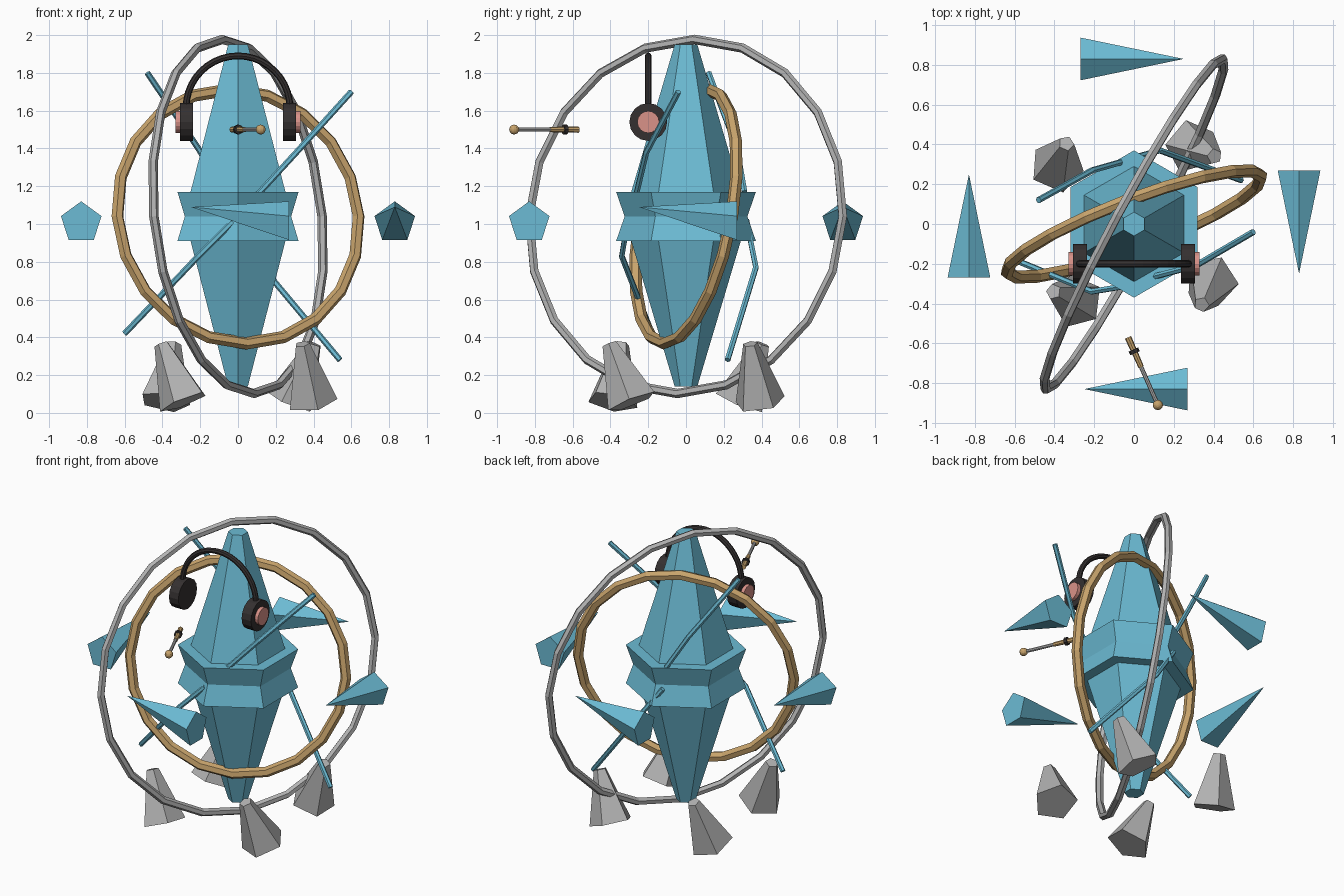
import bpy, bmesh, math
from mathutils import Vector, Matrix

if "Cube" in bpy.data.objects:
    bpy.data.objects.remove(bpy.data.objects["Cube"])


def material(name, rgb):
    m = bpy.data.materials.new(name)
    m.diffuse_color = (*rgb, 1)
    m.use_nodes = True
    m.node_tree.nodes["Principled BSDF"].inputs["Base Color"].default_value = m.diffuse_color
    return m


BLUE = material("sky_blue", (0.15, 0.50, 0.66))
GREY = material("steel_grey", (0.45, 0.45, 0.45))
GOLD = material("brass", (0.58, 0.37, 0.15))
BLACK = material("charcoal", (0.035, 0.03, 0.03))
PINK = material("soft_pink", (0.70, 0.29, 0.25))


def loft(name, rings, mat, closed=False):
    """Skin a list of equal point rings; cap the ends unless closed."""
    bm = bmesh.new()
    loops = [[bm.verts.new(p) for p in ring] for ring in rings]
    n = len(loops[0])
    for i in range(len(loops) - (0 if closed else 1)):
        a, b = loops[i], loops[(i + 1) % len(loops)]
        for k in range(n):
            bm.faces.new((a[k], a[(k + 1) % n], b[(k + 1) % n], b[k]))
    if not closed:
        bm.faces.new(loops[0])
        bm.faces.new(loops[-1])
    bmesh.ops.recalc_face_normals(bm, faces=bm.faces)
    mesh = bpy.data.meshes.new(name)
    bm.to_mesh(mesh)
    bm.free()
    mesh.materials.append(mat)
    obj = bpy.data.objects.new(name, mesh)
    bpy.context.collection.objects.link(obj)
    return obj


def sweep(name, pts, radius, sides, mat, up, closed=False):
    """Tube along a path; 'up' gives a steady side direction."""
    pts = [Vector(p) for p in pts]
    up = Vector(up)
    n, rings = len(pts), []
    for i, p in enumerate(pts):
        if closed:
            t = pts[(i + 1) % n] - pts[i - 1]
        else:
            t = pts[min(i + 1, n - 1)] - pts[max(i - 1, 0)]
        a = t.cross(up).normalized()
        b = a.cross(t).normalized()
        rings.append([p + radius * (a * math.cos(2 * math.pi * k / sides)
                                    + b * math.sin(2 * math.pi * k / sides))
                      for k in range(sides)])
    return loft(name, rings, mat, closed)


def frustum(name, p0, p1, r0, r1, sides, mat, spin=0.0):
    """Straight tapered bar between two points."""
    p0, p1 = Vector(p0), Vector(p1)
    q = (p1 - p0).to_track_quat('Z', 'Y')
    rings = []
    for p, r in ((p0, r0), (p1, r1)):
        rings.append([p + q @ Vector((r * math.cos(spin + 2 * math.pi * k / sides),
                                      r * math.sin(spin + 2 * math.pi * k / sides), 0))
                      for k in range(sides)])
    return loft(name, rings, mat)


# Six-sided crystal body with notched belt
profile = [(0.06, 0.14), (0.29, 0.91), (0.37, 0.91), (0.325, 1.04),
           (0.37, 1.17), (0.29, 1.17), (0.06, 1.95)]
loft("crystal_body",
     [[(r * math.cos(math.radians(90 + 60 * k)), r * math.sin(math.radians(90 + 60 * k)), z)
       for k in range(6)] for r, z in profile], BLUE)

# Two tilted orbit rings
for name, normal, major, minor, mat in (
        ("inner_ring", (-0.35, 0.92, -0.18), 0.683, 0.033, GOLD),
        ("outer_ring", (0.876, -0.47, 0.10), 0.942, 0.025, GREY)):
    n = Vector(normal).normalized()
    u = (Vector((0, 0, 1)) - n * n.z).normalized()
    v = n.cross(u)
    path = [Vector((0, 0, 1.04)) + major * (u * math.cos(math.pi * i / 10)
                                            + v * math.sin(math.pi * i / 10))
            for i in range(20)]
    sweep(name, path, minor, 6, mat, n, closed=True)

# Four side spikes and four foot shards, each set turned in quarter turns
for q in range(4):
    rot = Matrix.Rotation(math.pi / 2 * q, 3, 'Z')
    base = [rot @ Vector((0.27, -0.83 + 0.113 * math.sin(2 * math.pi * k / 5),
                          1.007 + 0.113 * math.cos(2 * math.pi * k / 5))) for k in range(5)]
    tip = rot @ Vector((-0.25, -0.83, 1.09))
    loft("side_spike", [base, [tip.lerp(p, 0.005) for p in base]], BLUE)
    frustum("foot_shard", rot @ Vector((0.39, -0.285, 0.058)),
            rot @ Vector((0.34, -0.405, 0.365)), 0.138, 0.04, 5, GREY, 0.3 + q * math.pi / 2)

# Bent thin rods around the body
for pts in (
        [(0.60, -0.04, 1.70), (0.31, -0.21, 1.38), (0.08, -0.27, 1.13)],
        [(-0.60, -0.18, 0.42), (-0.21, -0.34, 0.83), (-0.03, -0.31, 1.01)],
        [(-0.48, 0.12, 1.80), (-0.21, 0.27, 1.40), (-0.07, 0.31, 1.17)],
        [(0.54, 0.22, 0.28), (0.13, 0.37, 0.77), (-0.05, 0.32, 1.02)]):
    sweep("bent_rod", pts, 0.016, 6, BLUE, (0, 1, 0))

# Headset: arched band, ear cups and outer pads
arc = [(-0.275 * math.cos(math.pi * i / 20), -0.2, 1.615 + 0.275 * math.sin(math.pi * i / 20))
       for i in range(21)]
sweep("headset_band", arc, 0.018, 8, BLACK, (0, 1, 0))
for s in (-1, 1):
    frustum("ear_cup", (s * 0.237, -0.2, 1.54), (s * 0.307, -0.2, 1.54), 0.1, 0.1, 16, BLACK)
    frustum("ear_pad", (s * 0.30, -0.2, 1.54), (s * 0.33, -0.2, 1.54), 0.058, 0.058, 16, PINK)

# Floating wand: handle, collar, shaft and ball tip
start, end = Vector((-0.03, -0.57, 1.5)), Vector((0.12, -0.91, 1.5))


def on_wand(t):
    return start.lerp(end, t)


frustum("wand_handle", on_wand(0), on_wand(0.44), 0.017, 0.014, 8, GOLD)
frustum("wand_collar", on_wand(0.18), on_wand(0.235), 0.026, 0.026, 8, BLACK)
frustum("wand_shaft", on_wand(0.44), on_wand(0.97), 0.011, 0.011, 8, GREY)
bpy.ops.mesh.primitive_uv_sphere_add(segments=12, ring_count=8, radius=0.026, location=end)
ball = bpy.context.object
ball.name = "wand_tip"
ball.data.materials.append(GOLD)
